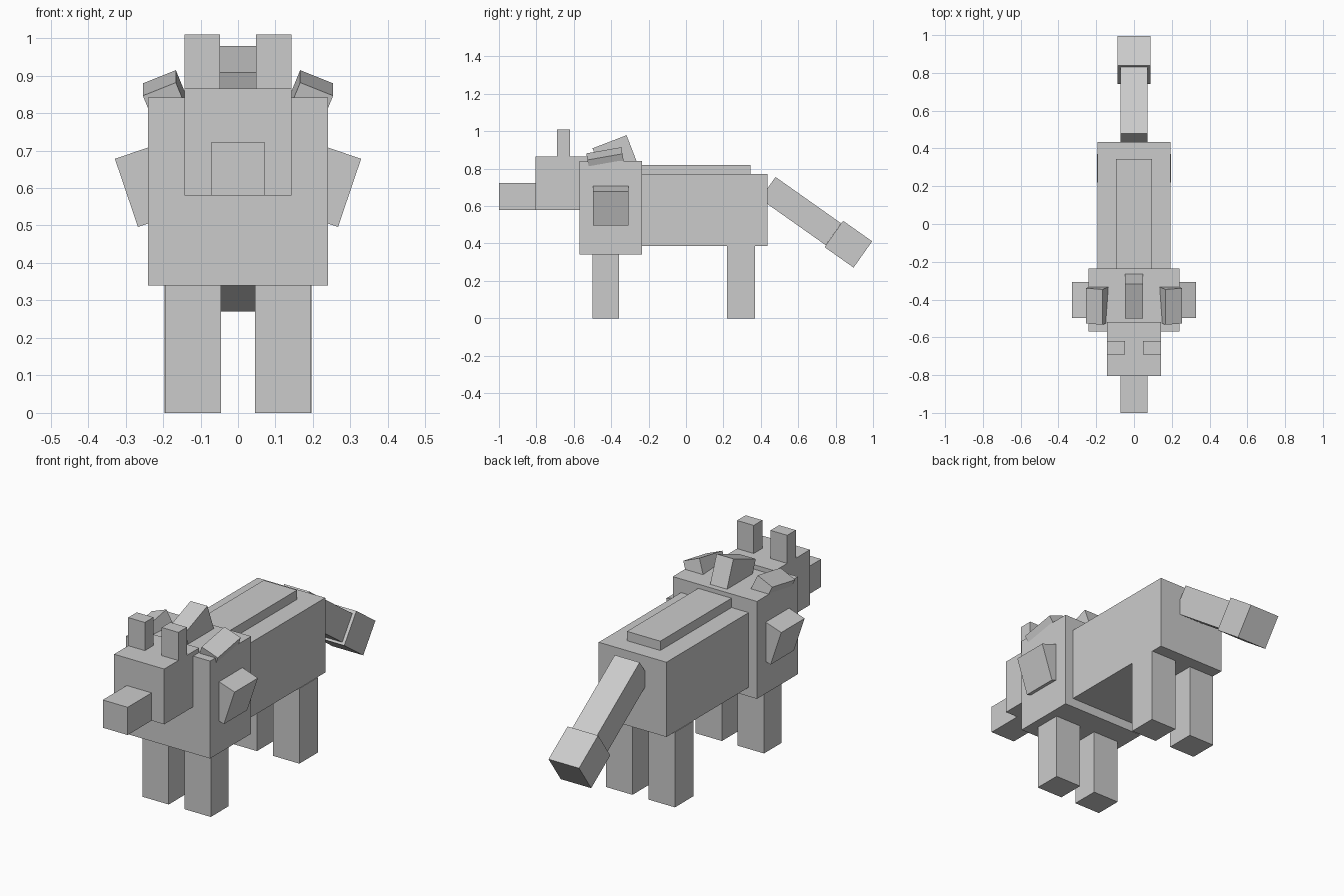
import bpy
import bmesh
from math import radians
from mathutils import Matrix, Vector

default = bpy.data.objects.get("Cube")
if default:
    bpy.data.objects.remove(default, do_unlink=True)

# Single flat colour
grey = bpy.data.materials.new("light_grey")
grey.use_nodes = True
COLOUR = (0.6, 0.6, 0.6, 1)
grey.diffuse_color = COLOUR
grey.node_tree.nodes["Principled BSDF"].inputs["Base Color"].default_value = COLOUR


def block(name, centre, size, pitch=0, roll=0):
    """Box turned by roll about y, then pitch about x."""
    turn = Matrix.Rotation(radians(pitch), 4, 'X') @ Matrix.Rotation(radians(roll), 4, 'Y')
    bm = bmesh.new()
    bmesh.ops.create_cube(bm, size=1, matrix=Matrix.Diagonal((*size, 1)))
    mesh = bpy.data.meshes.new(name)
    bm.to_mesh(mesh)
    bm.free()
    mesh.materials.append(grey)
    obj = bpy.data.objects.new(name, mesh)
    obj.matrix_world = Matrix.Translation(centre) @ turn
    bpy.context.collection.objects.link(obj)
    return obj


def span(name, x, y, z):
    """Upright box given by its range on each axis."""
    lo, hi = (Vector(p) for p in zip(x, y, z))
    return block(name, (lo + hi) / 2, hi - lo)


# Head and snout
span("head", (-0.143, 0.143), (-0.805, -0.52), (0.58, 0.865))
span("snout", (-0.071, 0.071), (-1, -0.805), (0.58, 0.723))

# Trunk
span("mane", (-0.24, 0.24), (-0.57, -0.235), (0.34, 0.842))
span("body", (-0.193, 0.193), (-0.235, 0.435), (0.387, 0.772))
span("back_ridge", (-0.095, 0.095), (-0.235, 0.345), (0.772, 0.82))

# Paired parts
for side, s in (("left", 1), ("right", -1)):
    def pair(a, b):
        return sorted((s * a, s * b))

    span(side + "_ear", pair(0.048, 0.143), (-0.69, -0.62), (0.865, 1.01))
    span(side + "_front_leg", pair(0.045, 0.195), (-0.5, -0.357), (0, 0.34))
    span(side + "_hind_leg", pair(0.046, 0.196), (0.22, 0.37), (0, 0.387))
    block(side + "_shoulder_tuft", (s * 0.192, -0.429, 0.837),
          (0.095, 0.19, 0.095), pitch=10, roll=s * 22)
    # Side tuft sunk into the mane
    block(side + "_side_tuft", (s * 0.23, -0.402, 0.61),
          (0.143, 0.19, 0.192), roll=s * 18.7)

# Crest tuft on top of the mane
block("crest_tuft", (0, -0.380, 0.869), (0.096, 0.195, 0.16), pitch=21)

# Drooping tail
block("tail", (0, 0.613, 0.573), (0.142, 0.43, 0.143), pitch=-35.2)
block("tail_tip", (0, 0.868, 0.396), (0.174, 0.19, 0.172), pitch=-35.2)
